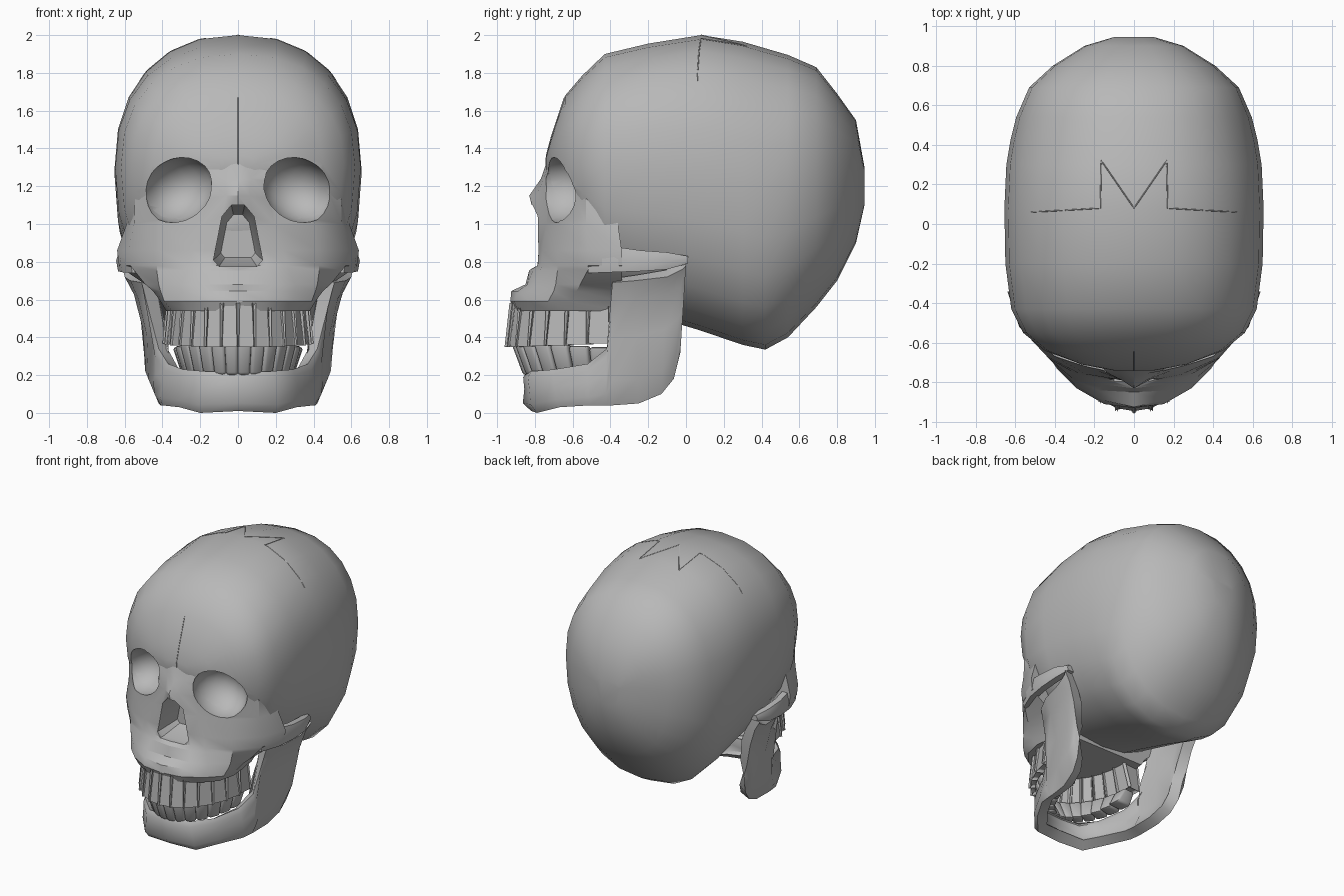
import bpy, bmesh, math
from mathutils import Matrix, Vector
from mathutils.bvhtree import BVHTree

old = bpy.data.objects.get("Cube")
if old:
    bpy.data.objects.remove(old)

bone = bpy.data.materials.new("bone grey")
bone.use_nodes = True
GREY = (0.48, 0.48, 0.48, 1)
bone.diffuse_color = GREY
bone.node_tree.nodes["Principled BSDF"].inputs["Base Color"].default_value = GREY


def finish(name, bm):
    bmesh.ops.recalc_face_normals(bm, faces=bm.faces)
    mesh = bpy.data.meshes.new(name)
    bm.to_mesh(mesh)
    bm.free()
    obj = bpy.data.objects.new(name, mesh)
    mesh.materials.append(bone)
    bpy.context.collection.objects.link(obj)
    return obj


def activate(obj):
    bpy.ops.object.select_all(action='DESELECT')
    obj.select_set(True)
    bpy.context.view_layer.objects.active = obj


def smooth(obj, angle=40):
    activate(obj)
    bpy.ops.object.shade_smooth_by_angle(angle=math.radians(angle))


def apply(obj, kind, **settings):
    mod = obj.modifiers.new(kind, kind)
    for key, value in settings.items():
        setattr(mod, key, value)
    activate(obj)
    bpy.ops.object.modifier_apply(modifier=mod.name)


def loft(name, rings, closed=True):
    """Bridge rings of equal length; closed rings get end caps."""
    bm = bmesh.new()
    rows = [[bm.verts.new(p) for p in ring] for ring in rings]
    n = len(rows[0])
    for a, b in zip(rows, rows[1:]):
        for i in range(n if closed else n - 1):
            j = (i + 1) % n
            bm.faces.new((a[i], a[j], b[j], b[i]))
    if closed:
        bm.faces.new(rows[0])
        bm.faces.new(rows[-1])
    return finish(name, bm)


def flip(points):
    return [(-p[0], *p[1:]) for p in reversed(points)]


# Braincase: rounded cross-sections from front to back (y, half width, top, bottom)
sections = [
    (-.74, .1, 1.36, 1.26), (-.71, .27, 1.47, 1.2), (-.64, .45, 1.68, 1.06),
    (-.55, .56, 1.785, .84), (-.43, .62, 1.90, .58), (-.2, .65, 1.955, .52),
    (.08, .655, 2.0, .435), (.3, .645, 1.965, .36), (.42, .625, 1.93, .335),
    (.54, .595, 1.895, .4), (.69, .53, 1.83, .56), (.8, .41, 1.69, .70),
    (.9, .25, 1.55, .90), (.945, .1, 1.3, 1.1)]
SIDES = 24


def superellipse(y, w, top, bottom):
    mid = min(1.32, (top + bottom) / 2 + .06)
    ring = []
    for i in range(SIDES):
        a = math.tau * i / SIDES
        c, s = math.cos(a), math.sin(a)
        x = math.copysign(abs(c) ** .87, c) * w
        h = math.copysign(abs(s) ** .87, s)
        ring.append((x, y, mid + h * (top - mid if s > 0 else mid - bottom)))
    return ring


cranium = loft("cranium", [superellipse(*s) for s in sections])

# Seams: thin ridges laid on the braincase
bm = bmesh.new()
bm.from_mesh(cranium.data)
surface = BVHTree.FromBMesh(bm)
bm.free()


def seam(name, path, direction):
    curve = bpy.data.curves.new(name, 'CURVE')
    curve.dimensions = '3D'
    curve.bevel_depth = .003
    curve.bevel_resolution = 0
    curve.materials.append(bone)
    path = [Vector(p) for p in path]
    dense = [a.lerp(b, t / 16) for a, b in zip(path, path[1:]) for t in range(16)] + path[-1:]
    hits = [surface.ray_cast(p, Vector(direction))[0] for p in dense]
    hits = [h for h in hits if h]
    spline = curve.splines.new('POLY')
    spline.points.add(len(hits) - 1)
    for point, hit in zip(spline.points, hits):
        point.co = (*hit, 1)
    bpy.context.collection.objects.link(bpy.data.objects.new(name, curve))


crown = [(.52, .06, 3), (.17, .08, 3), (.165, .32, 3), (0, .08, 3)]
seam("crown_seam", crown + flip(crown[:-1]), (0, 0, -1))
seam("forehead_seam", [(0, -2, 1.3), (0, -2, 1.67)], (0, 1, 0))

# Face: outlines from the midline round to the temple, from brow to palate
levels = {
    1.38: [(0, -.72), (.07, -.715), (.2, -.70), (.39, -.635), (.52, -.53), (.54, -.38)],
    1.24: [(0, -.768), (.07, -.755), (.2, -.732), (.41, -.66), (.54, -.53), (.55, -.36)],
    1.15: [(0, -.83), (.06, -.79), (.17, -.73), (.4, -.66), (.545, -.53), (.56, -.36)],
    1.0: [(0, -.79), (.09, -.785), (.19, -.74), (.4, -.67), (.55, -.53), (.59, -.36)],
    .86: [(0, -.785), (.14, -.78), (.24, -.76), (.42, -.68), (.58, -.52), (.64, -.34)],
    .78: [(0, -.79), (.15, -.785), (.26, -.765), (.43, -.68), (.57, -.52), (.63, -.34)],
    .755: [(0, -.83), (.16, -.81), (.27, -.77), (.43, -.68), (.55, -.52), (.6, -.34)],
    .68: [(0, -.85), (.18, -.84), (.3, -.79), (.42, -.69), (.49, -.56), (.49, -.34)],
    .645: [(0, -.925), (.16, -.89), (.3, -.81), (.41, -.7), (.45, -.58), (.44, -.34)],
    .59: [(0, -.93), (.15, -.91), (.29, -.83), (.39, -.73), (.41, -.61), (.38, -.34)],
    .54: [(0, -.91), (.14, -.89), (.26, -.82), (.35, -.72), (.38, -.59), (.35, -.34)]}
rings = []
for z, half in levels.items():
    side = [(x, y, z) for x, y in half]
    rings.append(flip(side[1:]) + side)
face = loft("face", rings)

# Eye socket and nose cutters
cutters = []
for s in (-1, 1):
    bm = bmesh.new()
    place = (Matrix.Translation((s * .318, -.68, 1.18))
             @ Matrix.Rotation(s * .5, 4, 'Y') @ Matrix.Rotation(s * .35, 4, 'Z')
             @ Matrix.Diagonal((.2, .2, .165, 1)))
    bmesh.ops.create_uvsphere(bm, u_segments=18, v_segments=12, radius=1, matrix=place)
    cutters.append(finish("eye_socket_cutter", bm))
nose = [(.035, 1.1), (.085, 1.04), (.13, .81), (.1, .775)]
nose = nose + flip(nose)
cutters.append(loft("nose_cutter", [[(x * k, y, .93 + (z - .93) * k) for x, z in nose]
                                    for y, k in ((-1, 1), (-.75, 1), (-.6, .7))]))
for part in (cranium, face):
    for tool in cutters:
        apply(part, 'BOOLEAN', object=tool, operation='DIFFERENCE', solver='EXACT')
for tool in cutters:
    bpy.data.objects.remove(tool)
smooth(cranium)
smooth(face, 32)

# Cheek arches running back to the ear
for s, label in ((1, "left"), (-1, "right")):
    path = [(.57, -.52, .74, .9), (.625, -.38, .745, .88), (.645, -.24, .75, .86),
            (.645, -.1, .76, .85), (.61, .01, .79, .83)]
    smooth(loft(label + "_cheek_arch",
                [[(s * (x - .06), y, lo), (s * (x - .01), y, lo), (s * x, y, (lo + hi) / 2),
                  (s * (x - .015), y, hi), (s * (x - .06), y, hi)] for x, y, lo, hi in path]))

# Lower jaw: outer wall from chin to hinge (bottom, top, lower bulge, upper bulge), thickened
wall = [
    ((0, -.82, .01), (0, -.84, .22), .04, .025), ((.2, -.79, 0), (.17, -.82, .22), .03, .025),
    ((.31, -.67, .03), (.29, -.7, .23), .02, .015), ((.4, -.51, .04), (.37, -.52, .26), .02, .015),
    ((.41, -.42, .04), (.42, -.42, .34), .03, .02), ((.41, -.39, .04), (.51, -.39, .69), .02, -.015),
    ((.42, -.25, .05), (.57, -.27, .7), .025, -.02), ((.44, -.13, .1), (.6, -.1, .72), .02, -.025),
    ((.455, -.065, .18), (.61, -.02, .76), .01, -.025), ((.465, -.03, .32), (.62, 0, .78), 0, -.02)]
columns = []
for low, high, lower, upper in wall:
    low, high = Vector(low), Vector(high)
    out = Vector((low.x, min(0, low.y + .4), 0)).normalized()
    columns.append([low, low.lerp(high, .2) + out * lower, low.lerp(high, .55) + out * upper,
                    low.lerp(high, .85) + out * upper, high])
mirrored = [[(-p.x, p.y, p.z) for p in col] for col in reversed(columns[1:])]
jaw = loft("lower_jaw", mirrored + columns, closed=False)
if jaw.data.polygons[len(jaw.data.polygons) // 2].normal.y > 0:
    jaw.data.flip_normals()
apply(jaw, 'SOLIDIFY', thickness=.08, offset=-1)
smooth(jaw, 45)


# Teeth: tapered rounded blocks set round an arch
def teeth(name, rx, ry, root, tip, shrink, rise):
    bm = bmesh.new()
    count = 7
    step = math.pi / 2 / count
    for s in (-1, 1):
        for i in range(count):
            a = (i + .5) * step
            back = (i / count) ** 2 * rise
            width = math.hypot(rx * math.cos(a), ry * math.sin(a)) * step * .93
            turn = Matrix.Rotation(s * math.atan2(ry * math.sin(a), rx * math.cos(a)), 4, 'Z')
            block = bmesh.ops.create_cube(bm, size=1)["verts"]
            for v in block:
                at_tip = v.co.z > 0
                k = 1 if at_tip else shrink
                z = tip + back if at_tip else root - back
                depth = (.05 if at_tip else .08) + .05 * i / count
                local = turn @ Vector((v.co.x * width * (1 if at_tip else .86),
                                       (v.co.y + .5) * depth, 0))
                v.co = local + Vector((s * rx * k * math.sin(a),
                                       -.4 - ry * k * math.cos(a), z))
            edges = {e for v in block for e in v.link_edges}
            bmesh.ops.bevel(bm, geom=list(edges), offset=.016, segments=2,
                            profile=.5, affect='EDGES')
    smooth(finish(name, bm), 50)


teeth("upper_teeth", .38, .54, .565, .365, .96, .025)
teeth("lower_teeth", .345, .525, .2, .37, .88, -.03)
